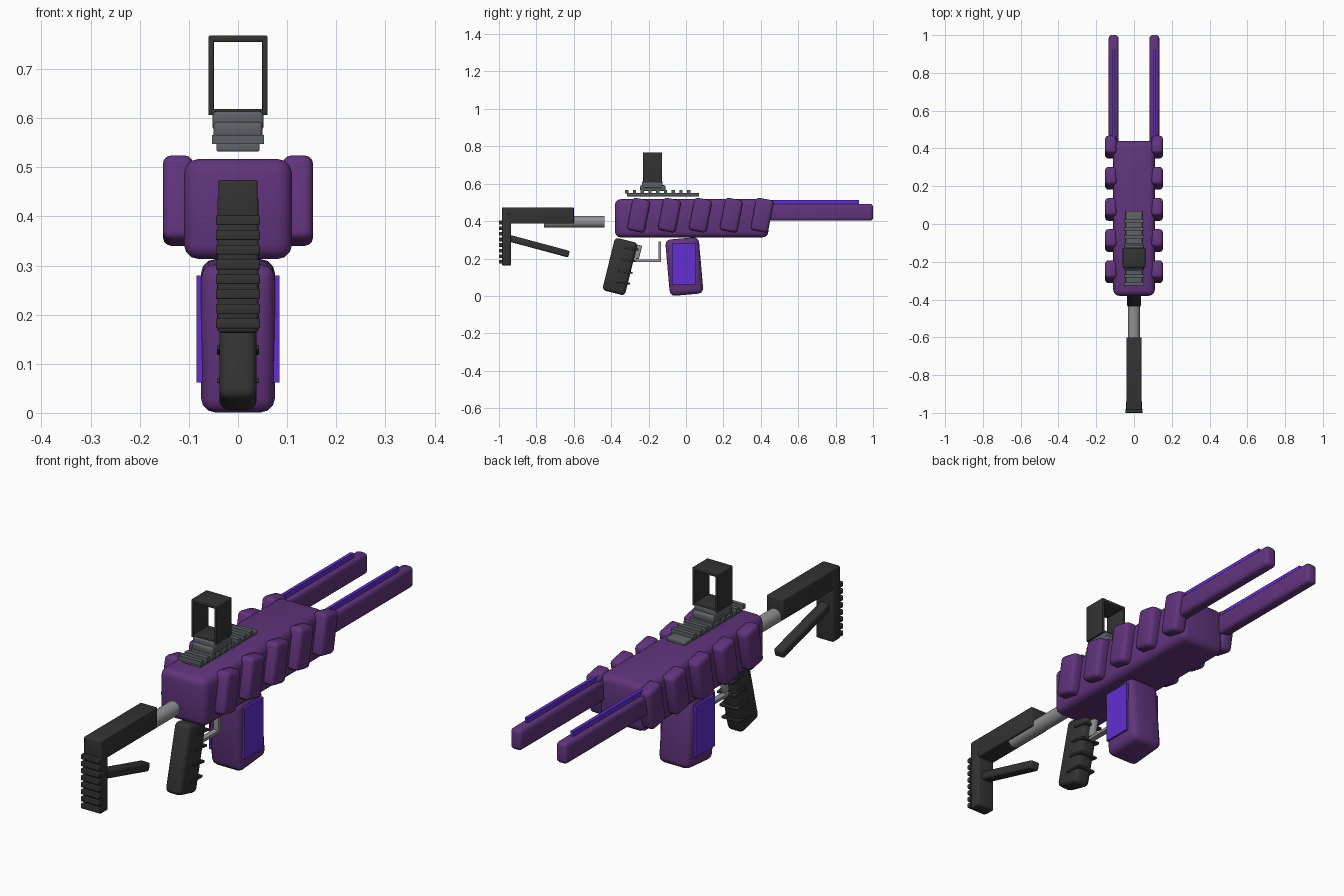
import bpy, bmesh, math
from mathutils import Matrix, Vector

if "Cube" in bpy.data.objects:
    bpy.data.objects.remove(bpy.data.objects["Cube"], do_unlink=True)


def material(name, rgb):
    m = bpy.data.materials.new(name)
    m.use_nodes = True
    m.diffuse_color = (*rgb, 1)
    m.node_tree.nodes["Principled BSDF"].inputs["Base Color"].default_value = (*rgb, 1)
    return m


PURPLE = material("deep_purple", (0.12, 0.034, 0.205))
VIOLET = material("bright_violet", (0.125, 0.028, 0.64))
DARK = material("charcoal", (0.033, 0.033, 0.034))
STEEL = material("slate_grey", (0.11, 0.12, 0.135))
SILVER = material("light_grey", (0.29, 0.29, 0.30))


def finish(bm, name, mat):
    mesh = bpy.data.meshes.new(name)
    bm.to_mesh(mesh)
    bm.free()
    mesh.materials.append(mat)
    ob = bpy.data.objects.new(name, mesh)
    bpy.context.collection.objects.link(ob)
    bpy.ops.object.select_all(action="DESELECT")
    ob.select_set(True)
    bpy.context.view_layer.objects.active = ob
    bpy.ops.object.shade_smooth_by_angle(angle=math.radians(35))
    return ob


def box(name, mat, centre, size, bevel=0.0, tilt=0, segments=3):
    """Rounded box, tilted about the x axis by an angle in degrees."""
    bm = bmesh.new()
    bmesh.ops.create_cube(bm, size=1)
    bmesh.ops.scale(bm, vec=size, verts=bm.verts)
    if bevel:
        bmesh.ops.bevel(bm, geom=bm.edges[:], offset=bevel, segments=segments,
                        profile=0.5, affect="EDGES", clamp_overlap=True)
    turn = Matrix.Rotation(math.radians(tilt), 4, "X")
    bm.transform(Matrix.Translation(Vector(centre)) @ turn)
    return finish(bm, name, mat)


def span(name, mat, half_x, y, z, bevel=0.0, x=0.0):
    """Upright box given by its half width and its y and z ranges."""
    return box(name, mat, (x, sum(y) / 2, sum(z) / 2),
               (2 * half_x, y[1] - y[0], z[1] - z[0]), bevel)


# Receiver
span("receiver", PURPLE, 0.11, (-0.38, 0.44), (0.313, 0.517), 0.03)

# Leaning armour plates, forward prongs and light strips on both sides
for side, label in ((1, "left"), (-1, "right")):
    for i in range(5):
        box(f"{label}_armour_plate_{i + 1}", PURPLE,
            (side * 0.122, -0.253 + 0.165 * i, 0.432), (0.062, 0.096, 0.176), 0.018, -11)
    span(f"{label}_prong", PURPLE, 0.026, (0.38, 1.0), (0.402, 0.492), 0.016, side * 0.108)
    span(f"{label}_light_strip", VIOLET, 0.007, (0.42, 0.925), (0.485, 0.513), 0, side * 0.108)

# Magazine with a bright insert showing on both sides
box("magazine", PURPLE, (0, -0.009, 0.157), (0.15, 0.18, 0.302), 0.028, 5)
span("magazine_insert", VIOLET, 0.084, (-0.075, 0.052), (0.062, 0.28))

# Pistol grip with raised ridges
box("pistol_grip", DARK, (0, -0.353, 0.157), (0.076, 0.125, 0.29), 0.02, -14)
for i in range(4):
    z = 0.066 + 0.062 * i
    box(f"grip_ridge_{i + 1}", DARK, (0, -0.338 + 0.25 * (z - 0.066), z),
        (0.086, 0.075, 0.01), 0.002, -8 * (i > 0))

# Trigger and guard
box("trigger", SILVER, (0, -0.258, 0.235), (0.022, 0.03, 0.075), 0.005, -14)
span("trigger_guard_bottom", SILVER, 0.012, (-0.30, -0.133), (0.182, 0.194))
span("trigger_guard_front", SILVER, 0.012, (-0.148, -0.133), (0.182, 0.29))

# Buffer tube
bm = bmesh.new()
bmesh.ops.create_cone(bm, cap_ends=True, segments=24, radius1=0.031, radius2=0.031, depth=0.325)
bm.transform(Matrix.Translation((0, -0.5975, 0.396)) @ Matrix.Rotation(math.pi / 2, 4, "X"))
finish(bm, "buffer_tube", SILVER)

# Shoulder stock: upper block, butt, brace and ribbed pad
span("stock_upper", DARK, 0.04, (-0.985, -0.6), (0.386, 0.474), 0.005)
span("stock_butt", DARK, 0.042, (-0.985, -0.935), (0.163, 0.44), 0.008)
box("stock_brace", DARK, (0, -0.79, 0.267), (0.045, 0.34, 0.036), 0.008, -15)
for i in range(8):
    span(f"butt_pad_rib_{i + 1}", DARK, 0.045, (-1.0, -0.98),
         (0.172 + 0.03 * i, 0.192 + 0.03 * i), 0.003)

# Toothed accessory rail
span("rail_base", STEEL, 0.044, (-0.315, 0.07), (0.532, 0.55), 0.004)
for i in range(9):
    y = -0.317 + 0.0415 * i
    span(f"rail_tooth_{i + 1}", STEEL, 0.053, (y - 0.009, y + 0.009), (0.547, 0.566))

# Sight mount
span("sight_mount_base", STEEL, 0.05, (-0.245, -0.11), (0.56, 0.592), 0.008)
span("sight_mount_top", STEEL, 0.052, (-0.235, -0.125), (0.575, 0.614), 0.008)

# Open sight frame
Y = (-0.23, -0.127)
span("sight_frame_top", DARK, 0.06, Y, (0.755, 0.768), 0.003)
span("sight_frame_bottom", DARK, 0.056, Y, (0.608, 0.619), 0.003)
for side, label in ((1, "left"), (-1, "right")):
    span(f"sight_frame_{label}", DARK, 0.0055, Y, (0.606, 0.764), 0.002, side * 0.0545)
